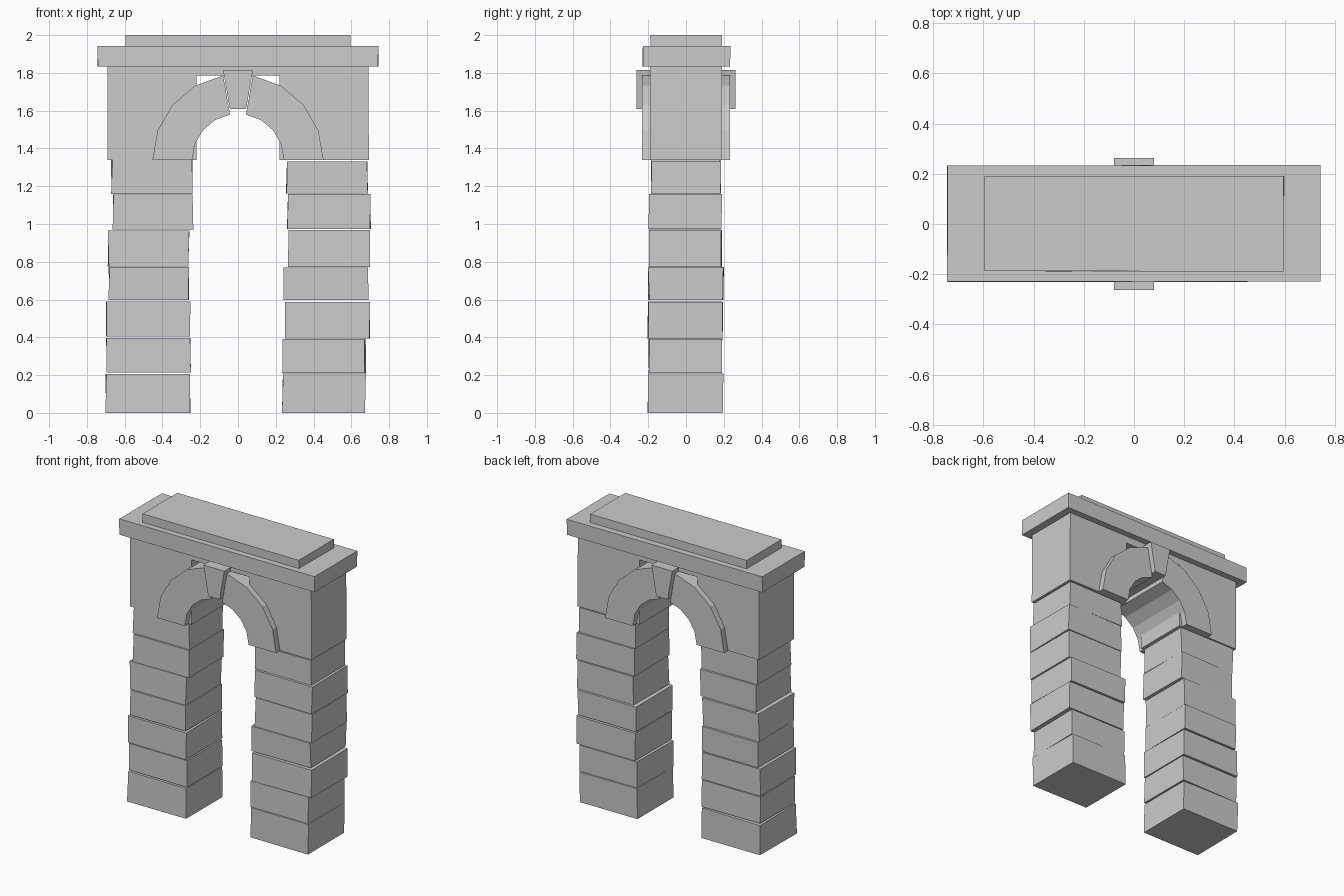
import bpy, bmesh, math, random

if "Cube" in bpy.data.objects:
    bpy.data.objects.remove(bpy.data.objects["Cube"])

random.seed(4)


def prism(name, profile, y0, y1):
    """Extrude an x-z outline (anticlockwise seen from the front) from y0 to y1."""
    bm = bmesh.new()
    face = bm.faces.new([bm.verts.new((x, y0, z)) for x, z in profile])
    new = bmesh.ops.extrude_face_region(bm, geom=[face])["geom"]
    bmesh.ops.translate(bm, vec=(0, y1 - y0, 0),
                        verts=[v for v in new if isinstance(v, bmesh.types.BMVert)])
    bmesh.ops.recalc_face_normals(bm, faces=bm.faces)
    mesh = bpy.data.meshes.new(name)
    bm.to_mesh(mesh)
    bm.free()
    obj = bpy.data.objects.new(name, mesh)
    bpy.context.collection.objects.link(obj)
    return obj


def block(name, x0, x1, y0, y1, z0, z1, rough=0.0):
    """Box, with its corners nudged sideways for a rough-cut look."""
    obj = prism(name, [(x0, z0), (x1, z0), (x1, z1), (x0, z1)], y0, y1)
    for v in obj.data.vertices:
        v.co.x += random.uniform(-rough, rough)
        v.co.y += random.uniform(-rough, rough)
    return obj


# Stacked pier stones: x0, x1, z0, z1 for each course
left = [(-.70, -.252, 0, .207), (-.698, -.252, .215, .397), (-.70, -.255, .405, .59),
        (-.683, -.26, .598, .772), (-.687, -.26, .775, .966),
        (-.66, -.24, .97, 1.157), (-.668, -.242, 1.16, 1.338)]
right = [(.235, .675, 0, .208), (.238, .673, .211, .39), (.25, .697, .395, .587),
         (.238, .687, .598, .77), (.266, .695, .772, .968),
         (.262, .702, .973, 1.158), (.257, .685, 1.162, 1.332)]
depth = [(-.2, .195), (-.195, .19), (-.202, .193), (-.197, .197),
         (-.192, .188), (-.195, .188), (-.183, .183)]
for side, courses in (("left", left), ("right", right)):
    for i, (x0, x1, z0, z1) in enumerate(courses):
        block(f"{side}_pier_stone_{i + 1}", x0, x1, *depth[i], z0, z1, 0.004)

# Upper wall with a square opening behind the arch
prism("upper_wall", [(-.69, 1.34), (-.22, 1.34), (-.22, 1.785), (.22, 1.785),
                     (.22, 1.34), (.693, 1.34), (.69, 1.835), (-.69, 1.835)], -.19, .19)

# Faceted arch halves, full depth, leaving slits beside the keystone
angles = [math.radians(20 * i) for i in range(5)]
for side, s in (("left", -1), ("right", 1)):
    ring = [(s * .453 * math.cos(a), 1.34 + .453 * math.sin(a)) for a in angles]
    ring += [(s * .243 * math.cos(a), 1.34 + .243 * math.sin(a)) for a in reversed(angles)]
    prism(f"{side}_arch_half", ring, -.232, .232)

# Tapered keystone
prism("keystone", [(-.043, 1.61), (.043, 1.61), (.079, 1.815), (-.079, 1.815)], -.262, .262)

# Cornice and cap slab
block("cornice", -.743, .743, -.23, .234, 1.835, 1.942, 0.002)
block("cap_slab", -.595, .595, -.188, .19, 1.94, 2.0, 0.002)
